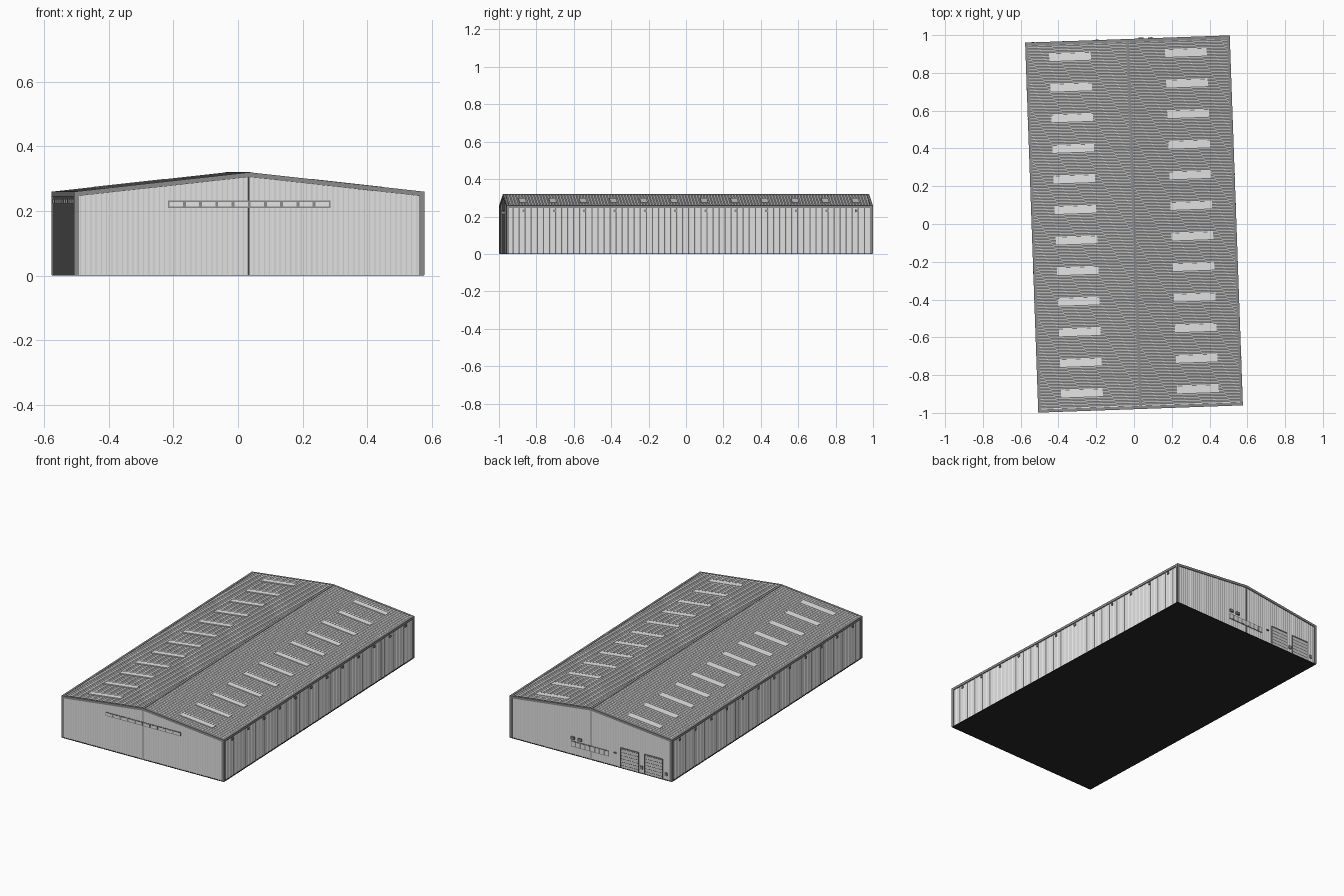
import bpy, bmesh, math

if "Cube" in bpy.data.objects:
    bpy.data.objects.remove(bpy.data.objects["Cube"])

HW, HL = 0.542, 0.980          # half width and half length
EAVE, RIDGE = 0.26, 0.32
YAW = 0.0355                   # the whole hall is turned slightly on its plot
BAYS = [0.005 + 0.162 * (i - 5.5) for i in range(12)]

# rib cross-sections: (fraction of pitch, depth)
SOFT = ((0, 0), (0.3, 0), (0.5, 0.001), (0.8, 0.001))
NARROW = ((0, 0), (0.7, 0), (0.85, 0.003))
ZIGZAG = ((0, 0), (0.5, 0.0028))


def material(name, r, g, b):
    m = bpy.data.materials.new(name)
    m.diffuse_color = (r, g, b, 1)
    m.use_nodes = True
    m.node_tree.nodes["Principled BSDF"].inputs["Base Color"].default_value = m.diffuse_color
    return m


WALL = material("pale_wall_grey", 0.75, 0.75, 0.75)
ROOF = material("roof_grey", 0.66, 0.66, 0.66)
TRIM = material("trim_grey", 0.26, 0.26, 0.26)
GLASS = material("pale_glass", 0.78, 0.78, 0.78)
DOOR = material("door_grey", 0.62, 0.62, 0.62)
BASE = material("floor_black", 0.02, 0.02, 0.022)


def roof_z(x):
    return RIDGE - (RIDGE - EAVE) * abs(x) / HW


def finish(name, bm, mat, out=None):
    bmesh.ops.recalc_face_normals(bm, faces=bm.faces)
    if out and sum(f.normal[i] * out[i] for f in bm.faces for i in range(3)) < 0:
        bmesh.ops.reverse_faces(bm, faces=bm.faces)
    me = bpy.data.meshes.new(name)
    bm.to_mesh(me)
    bm.free()
    me.materials.append(mat)
    ob = bpy.data.objects.new(name, me)
    ob.rotation_euler.z = YAW
    bpy.context.collection.objects.link(ob)
    return ob


def boxes(name, specs, mat):
    """Several boxes in one object, each (x0, x1, y0, y1, z0, z1)."""
    bm = bmesh.new()
    for x0, x1, y0, y1, z0, z1 in specs:
        vs = bmesh.ops.create_cube(bm, size=1)["verts"]
        for v in vs:
            v.co = ((x0 + x1) / 2 + v.co.x * (x1 - x0),
                    (y0 + y1) / 2 + v.co.y * (y1 - y0),
                    (z0 + z1) / 2 + v.co.z * (z1 - z0))
    return finish(name, bm, mat)


def prism(name, profile, y0, y1, mat):
    """Closed x-z profile extruded along y."""
    bm = bmesh.new()
    f = bm.faces.new([bm.verts.new((x, y0, z)) for x, z in profile])
    ex = bmesh.ops.extrude_face_region(bm, geom=[f])["geom"]
    bmesh.ops.translate(bm, vec=(0, y1 - y0, 0),
                        verts=[v for v in ex if isinstance(v, bmesh.types.BMVert)])
    return finish(name, bm, mat)


def ribbed(name, u0, u1, n, rib, place, mat, out):
    """Ribbed sheet; place(u, depth, v) gives the point."""
    bm = bmesh.new()
    step = (u1 - u0) / n
    prof = [(u0 + (i + t) * step, d) for i in range(n) for t, d in rib] + [(u1, 0)]
    rows = [[bm.verts.new(place(u, d, v)) for u, d in prof] for v in (0, 1)]
    for i in range(len(prof) - 1):
        bm.faces.new((rows[0][i], rows[0][i + 1], rows[1][i + 1], rows[1][i]))
    return finish(name, bm, mat, out)


def window_strip(name, x0, x1, z0, z1, n, s):
    """Framed row of panes on a gable; s is -1 for front, 1 for back."""
    y = sorted((s * 0.970, s * 0.9785))
    boxes(name + "_frame", [(x0, x1, *y, z0, z1)], TRIM)
    w, b = (x1 - x0) / n, 0.0045
    y = sorted((s * 0.975, s * 0.979))
    boxes(name + "_panes", [(x0 + i * w + b, x0 + (i + 1) * w - b, *y, z0 + b, z1 - b)
                            for i in range(n)], GLASS)


# floor slab
boxes("floor_slab", [(-HW + .001, HW - .001, -HL + .001, HL - .001, 0, 0.003)], BASE)

# ribbed walls and roof slopes, mirrored by sign
for s, side, end in ((-1, "left", "front"), (1, "right", "back")):
    ribbed(side + "_wall", -0.972, 0.972, 60, NARROW,
           lambda u, d, v: (s * (0.536 + d), u, 0.001 + v * 0.251), WALL, (s, 0, 0))
    ribbed(end + "_gable_wall", -0.537, 0.537, 66, SOFT,
           lambda u, d, v: (u, s * (0.975 + d), 0.001 + v * (roof_z(u) - 0.009)),
           WALL, (0, s, 0))
    ribbed(side + "_roof", -0.972, 0.972, 120, ZIGZAG,
           lambda u, d, v: (s * v * 0.53, u, roof_z(v * 0.53) - 0.004 + d),
           ROOF, (0, 0, 1))

    # rake trim along the gable edge
    prism(end + "_rake_trim",
          [(-HW, EAVE), (0, RIDGE), (HW, EAVE), (HW, EAVE - .015), (0, RIDGE - .015),
           (-HW, EAVE - .015)], s * 0.965, s * HL, TRIM)
    # eave trim
    prism(side + "_eave_trim",
          [(s * HW, EAVE), (s * .527, roof_z(.527)), (s * .527, EAVE - .015),
           (s * HW, EAVE - .015)], -HL + .0005, HL - .0005, TRIM)
    # gable centre joint
    y = sorted((s * 0.972, s * 0.978))
    boxes(end + "_centre_joint", [(-0.003, 0.003, *y, 0.003, 0.31)], TRIM)

    # skylights: thin plates following the slope
    a, b = s * 0.197, s * 0.417
    for i, yc in enumerate(BAYS):
        prism(f"{side}_skylight_{i + 1}",
              [(a, roof_z(a) + .001), (b, roof_z(b) + .001),
               (b, roof_z(b) - .005), (a, roof_z(a) - .005)],
              yc - 0.0185, yc + 0.0185, GLASS)

    # wall lamps under the eave, one per bay
    x = sorted((s * 0.535, s * 0.5425))
    boxes(side + "_wall_lamps", [(*x, yc - .007, yc + .007, .224, .237) for yc in BAYS], TRIM)

# corner trims
boxes("corner_trims", [(*sorted((sx * .527, sx * HW)), *sorted((sy * .965, sy * HL)), 0.002, 0.25)
                       for sx in (-1, 1) for sy in (-1, 1)], TRIM)

# ridge cap
prism("ridge_cap", [(-.008, roof_z(.008) + .0005), (0, RIDGE + .0005), (.008, roof_z(.008) + .0005),
                    (.008, RIDGE - .009), (-.008, RIDGE - .009)], -0.97, 0.97, TRIM)

# window strips
window_strip("front_window", -0.251, 0.251, 0.209, 0.232, 10, -1)
window_strip("back_window", -0.12, 0.134, 0.05, 0.085, 8, 1)

# two ventilation boxes above the back windows
boxes("vent_boxes", [(0.108, 0.132, 0.97, 0.985, 0.097, 0.113),
                     (0.060, 0.084, 0.97, 0.985, 0.097, 0.113)], TRIM)

# sectional doors on the back gable
for i, xc in enumerate((-0.257, -0.417)):
    w, h = 0.057, 0.122
    ribbed(f"back_door_{i + 1}", 0.003, h, 6, NARROW,
           lambda u, d, v: (xc + (2 * v - 1) * w, 0.977 + d * 0.6, u), DOOR, (0, 1, 0))
    boxes(f"back_door_frame_{i + 1}",
          [(xc - w - .004, xc - w, .972, .980, .002, h + .004),
           (xc + w, xc + w + .004, .972, .980, .002, h + .004),
           (xc - w, xc + w, .972, .980, h, h + .004)], TRIM)

# door controls and small lamp
boxes("door_controls", [(-0.345, -0.329, 0.97, 0.981, 0.027, 0.047),
                        (-0.508, -0.492, 0.97, 0.981, 0.027, 0.047),
                        (-0.170, -0.154, 0.97, 0.983, 0.082, 0.088)], TRIM)
